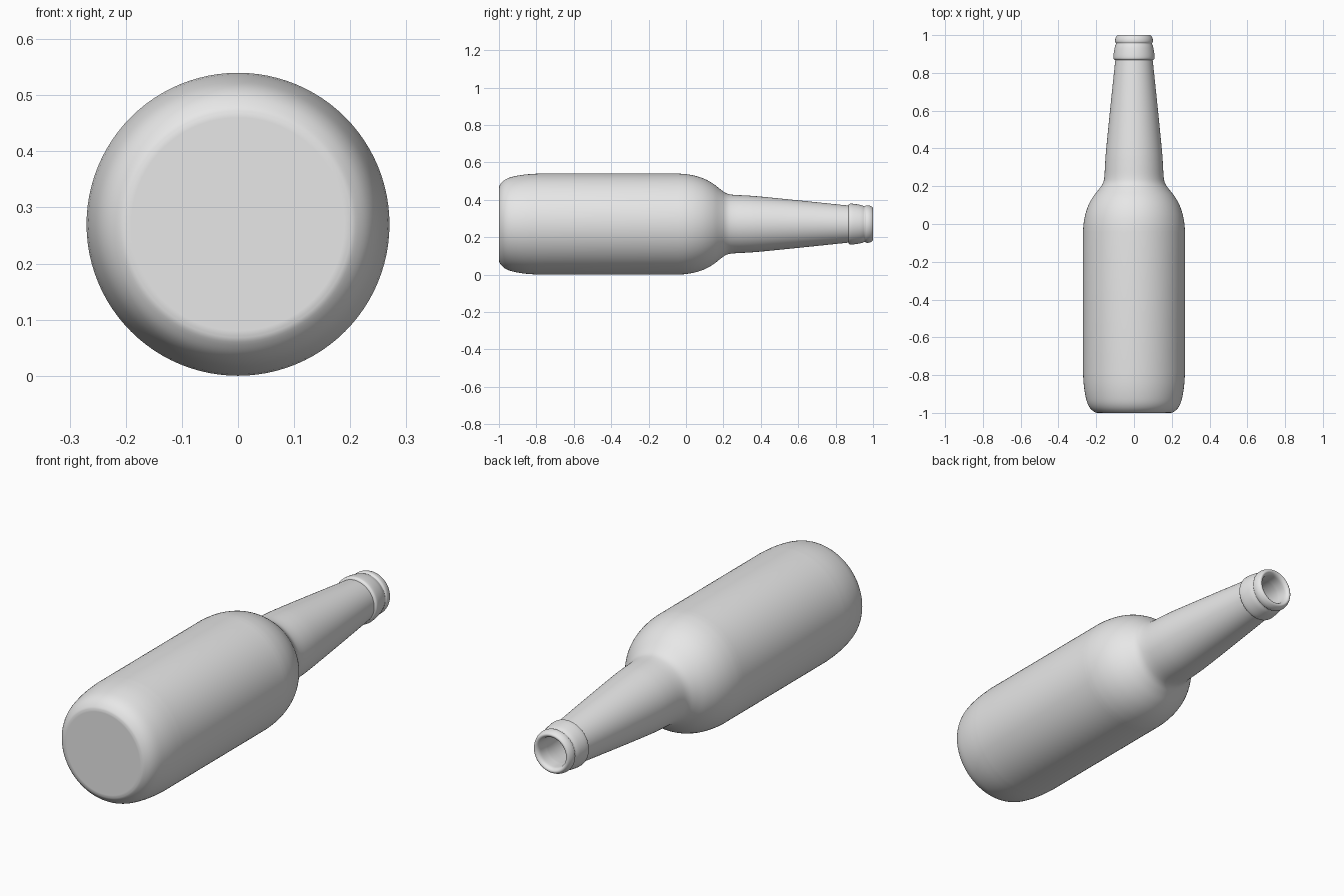
import bpy, bmesh, math
from mathutils import Vector, Matrix

cube = bpy.data.objects.get("Cube")
if cube:
    bpy.data.objects.remove(cube, do_unlink=True)

AXIS_Z = 0.27      # height of the bottle's axis, lying on its side
SIDES = 96


def smooth_path(pts, steps=4):
    """Catmull-Rom curve through (radius, y) points, ends included."""
    p = [Vector(q) for q in pts]
    p = [2 * p[0] - p[1]] + p + [2 * p[-1] - p[-2]]
    out = []
    for a, b, c, d in zip(p, p[1:], p[2:], p[3:]):
        for i in range(steps):
            t = i / steps
            out.append(0.5 * (2 * b + (c - a) * t + (2 * a - 5 * b + 4 * c - d) * t ** 2
                              + (3 * b - a - 3 * c + d) * t ** 3))
    return out + [p[-2]]


# Profile sections; creases fall where one section meets the next
base = [(0, -1), (0.19, -1)]
heel = [(0.195, -1), (0.21, -0.995), (0.232, -0.975), (0.248, -0.945),
        (0.259, -0.9), (0.266, -0.85), (0.27, -0.79)]
shoulder = [(0.27, -0.04), (0.267, 0), (0.258, 0.05), (0.241, 0.1), (0.216, 0.145),
            (0.185, 0.185), (0.165, 0.215), (0.157, 0.25), (0.153, 0.32),
            (0.147, 0.4), (0.123, 0.64), (0.099, 0.868)]
collar = [(0.104, 0.87), (0.109, 0.878), (0.108, 0.9), (0.102, 0.935), (0.095, 0.955)]
lip = [(0.095, 0.957), (0.1, 0.965), (0.099, 0.98), (0.093, 0.994), (0.086, 1),
       (0.078, 0.998), (0.071, 0.988), (0.069, 0.97), (0.069, 0.93)]
inside = [(0.075, 0.89), (0.1, 0.64), (0.127, 0.32), (0.135, 0.23), (0.19, 0.13),
          (0.235, 0.03), (0.245, -0.06)]
inside_base = [(0.245, -0.8), (0.235, -0.9), (0.19, -0.96)]

profile = [Vector(q) for q in base]
for section in (heel, shoulder, collar, lip, inside, inside_base):
    profile += smooth_path(section)
profile.append(Vector((0, -0.96)))

# Revolve the profile around the long axis
bm = bmesh.new()
verts = [bm.verts.new((r, y, 0)) for r, y in profile]
edges = [bm.edges.new(pair) for pair in zip(verts, verts[1:])]
bmesh.ops.spin(bm, geom=verts + edges, cent=(0, 0, 0), axis=(0, 1, 0),
               angle=math.tau, steps=SIDES)
bmesh.ops.remove_doubles(bm, verts=bm.verts, dist=0.0003)
bmesh.ops.recalc_face_normals(bm, faces=bm.faces)
bmesh.ops.transform(bm, matrix=Matrix.Translation((0, 0, AXIS_Z)), verts=bm.verts)
mesh = bpy.data.meshes.new("bottle")
bm.to_mesh(mesh)
bm.free()

bottle = bpy.data.objects.new("bottle", mesh)
bpy.context.collection.objects.link(bottle)

# Plain grey finish
GREY = (0.8, 0.8, 0.8, 1)
mat = bpy.data.materials.new("plain grey")
mat.use_nodes = True
mat.diffuse_color = GREY
for node in mat.node_tree.nodes:
    if node.type == 'BSDF_PRINCIPLED':
        node.inputs["Base Color"].default_value = GREY
mesh.materials.append(mat)

# Smooth shading with crisp collar and lip creases
bpy.ops.object.select_all(action='DESELECT')
bottle.select_set(True)
bpy.context.view_layer.objects.active = bottle
bpy.ops.object.shade_smooth_by_angle(angle=math.radians(40))
